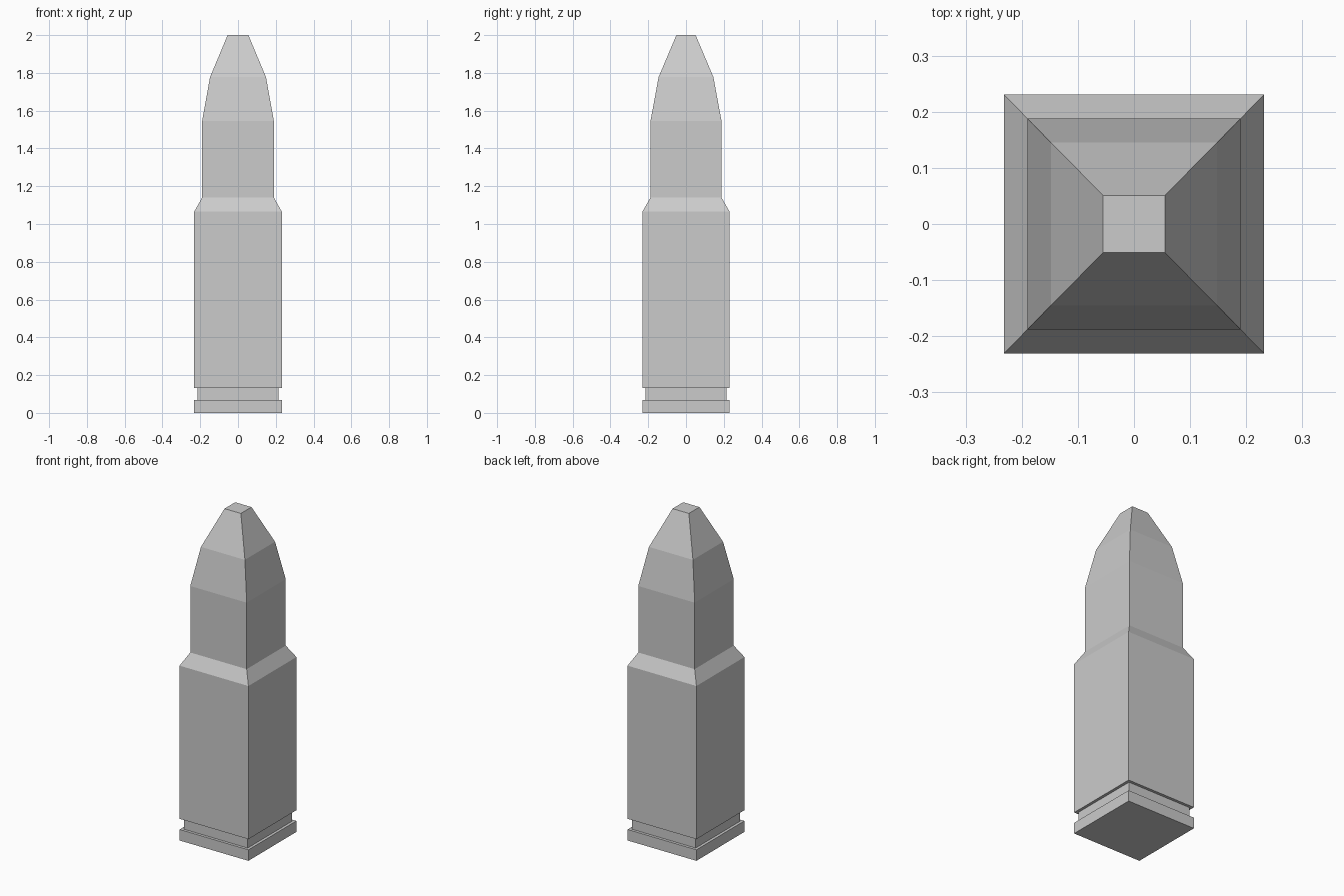
import bpy
import bmesh

cube = bpy.data.objects.get("Cube")
if cube:
    bpy.data.objects.remove(cube, do_unlink=True)

grey = bpy.data.materials.new("plain grey")
grey.use_nodes = True
colour = (0.6, 0.6, 0.6, 1)
grey.diffuse_color = colour
grey.node_tree.nodes["Principled BSDF"].inputs["Base Color"].default_value = colour


def square_loft(name, profile):
    """Stack rectangular rings of (half width, half depth, height), cap both ends."""
    bm = bmesh.new()
    rings = []
    for hx, hy, z in profile:
        corners = ((-hx, -hy), (hx, -hy), (hx, hy), (-hx, hy))
        rings.append([bm.verts.new((x, y, z)) for x, y in corners])
    for low, high in zip(rings, rings[1:]):
        for i in range(4):
            j = (i + 1) % 4
            bm.faces.new((low[i], low[j], high[j], high[i]))
    bm.faces.new(rings[0][::-1])
    bm.faces.new(rings[-1])
    bmesh.ops.recalc_face_normals(bm, faces=bm.faces)
    mesh = bpy.data.meshes.new(name)
    bm.to_mesh(mesh)
    bm.free()
    mesh.materials.append(grey)
    obj = bpy.data.objects.new(name, mesh)
    bpy.context.collection.objects.link(obj)
    return obj


# Whole cartridge: rim, groove, case, shoulder, neck and tapered tip
square_loft("cartridge", [
    (0.232, 0.231, 0),
    (0.232, 0.231, 0.067),
    (0.215, 0.214, 0.067),
    (0.215, 0.214, 0.132),
    (0.232, 0.231, 0.132),
    (0.232, 0.231, 1.065),
    (0.19, 0.188, 1.14),
    (0.19, 0.188, 1.545),
    (0.148, 0.145, 1.778),
    (0.055, 0.051, 2),
])
